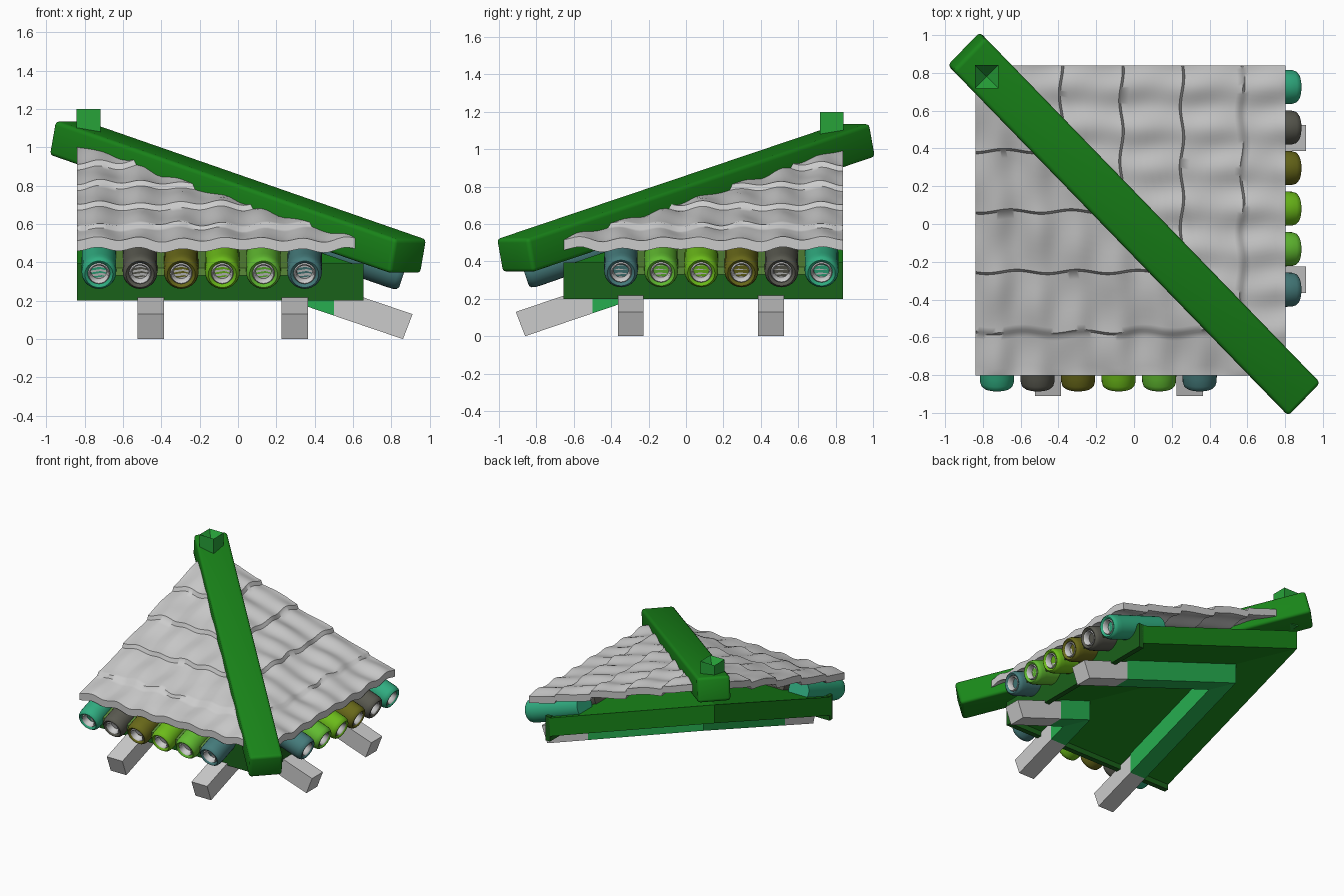
import bpy, bmesh, math
from mathutils import Matrix, Vector

if "Cube" in bpy.data.objects:
    bpy.data.objects.remove(bpy.data.objects["Cube"])

S = 0.34                                   # roof pitch
EDGE = 0.84                                # gable-cut sides at x = -EDGE and y = EDGE
SWAP = Matrix(((0, -1, 0, 0), (-1, 0, 0, 0), (0, 0, 1, 0), (0, 0, 0, 1)))
TUBE_X = [-0.725 + 0.2145 * i for i in range(6)]
GREEN = (0.01, 0.24, 0.01)
mats = {}


def slope(y):
    return S * (y + 0.86)


def finish(name, bm, color=None, smooth=None):
    me = bpy.data.meshes.new(name)
    bmesh.ops.recalc_face_normals(bm, faces=bm.faces)
    bm.to_mesh(me)
    bm.free()
    ob = bpy.data.objects.new(name, me)
    bpy.context.collection.objects.link(ob)
    if color:
        if color not in mats:
            mats[color] = bpy.data.materials.new("paint_%d" % len(mats))
            mats[color].diffuse_color = (*color, 1)
        me.materials.append(mats[color])
    if smooth:
        bpy.ops.object.select_all(action='DESELECT')
        ob.select_set(True)
        bpy.context.view_layer.objects.active = ob
        bpy.ops.object.shade_smooth_by_angle(angle=math.radians(smooth))
    return ob


def both_sides(name, bm, color=None, smooth=None):
    """Front part plus its mirror image across the hip line."""
    other = bm.copy()
    other.transform(SWAP)
    finish("front_" + name, bm, color, smooth)
    finish("right_" + name, other, color, smooth)


def prism(bottom, top, zb, zt, pitched=True):
    """Solid between two plan outlines, following the pitch if asked."""
    bm = bmesh.new()
    lo = [bm.verts.new((x, y, zb + slope(y) * pitched)) for x, y in bottom]
    hi = [bm.verts.new((x, y, zt + slope(y) * pitched)) for x, y in top]
    bm.faces.new(lo)
    bm.faces.new(hi)
    n = len(lo)
    for i in range(n):
        j = (i + 1) % n
        bm.faces.new((lo[i], lo[j], hi[j], hi[i]))
    return bm


def rect(x0, x1, y0, y1):
    return [(x0, y0), (x1, y0), (x1, y1), (x0, y1)]


# wavy, stepped tile sheet, trimmed along the hip
def tiles():
    bm = bmesh.new()
    seams = [-0.815, -0.58, -0.26, 0.06, 0.38, 0.70, EDGE]
    rows = []
    for a, b in zip(seams, seams[1:]):
        for k in range(9):
            t = k / 8
            inner = 0 if k == 8 and b == EDGE or k == 0 and a == seams[0] else 1
            rows.append((a + (b - a) * t + (0.012 if k == 0 else 0), inner,
                         0.026 * (0.5 - t * (b - a) / 0.32)))
    grid = []
    n = 64
    for y, inner, step in rows:
        line = []
        for i in range(n + 1):
            x = -EDGE + max(EDGE - y, 0.002) * i / n
            phase = (x - TUBE_X[0]) / 0.2145 * 2 * math.pi
            wave = 0.009 * math.cos(phase)
            ripple = 0.005 * math.sin(9 * x + 14 * y) + 0.003 * math.sin(23 * x - 17 * y)
            yy = y + inner * 0.009 * math.sin(phase * 0.67 + 2 * y)
            line.append(bm.verts.new((x, yy, 0.488 + slope(y) + step + wave + ripple)))
        grid.append(line)
    for p, q in zip(grid, grid[1:]):
        for i in range(n):
            bm.faces.new((p[i], p[i + 1], q[i + 1], q[i]))
    ext = bmesh.ops.extrude_face_region(bm, geom=bm.faces[:], use_keep_orig=True)
    for v in ext["geom"]:
        if isinstance(v, bmesh.types.BMVert):
            v.co.z -= 0.055
    return bm


both_sides("roof_tiles", tiles(), None, 50)


# round eave tubes with recessed grey rims
def lathe(profile, x, segs=28):
    bm = bmesh.new()
    rings = []
    for r, t in profile:
        rings.append([bm.verts.new((r * math.cos(2 * math.pi * i / segs), t,
                                    r * math.sin(2 * math.pi * i / segs))) for i in range(segs)])
    for p, q in zip(rings, rings[1:]):
        for i in range(segs):
            j = (i + 1) % segs
            bm.faces.new((p[i], p[j], q[j], q[i]))
    bm.faces.new(rings[0])
    bm.faces.new(rings[-1])
    bm.transform(Matrix.Translation((x, -0.863, 0.338)) @ Matrix.Rotation(math.atan(S), 4, 'X'))
    return bm


TUBE = [(0.088, 0.50), (0.091, 0.07), (0.090, 0.03), (0.084, 0.01), (0.073, 0.0),
        (0.062, 0.004), (0.057, 0.014), (0.055, 0.05)]
RIM = [(0.058, 0.05), (0.058, 0.014), (0.052, 0.006), (0.044, 0.012), (0.041, 0.05)]
COLORS = [(0.03, 0.42, 0.22), (0.10, 0.10, 0.08), (0.14, 0.14, 0.01),
          (0.15, 0.50, 0.01), (0.12, 0.50, 0.03), (0.06, 0.20, 0.20)]
for i, x in enumerate(TUBE_X):
    both_sides("eave_tube_%d" % i, lathe(TUBE, x), COLORS[i], 50)
    both_sides("tube_rim_%d" % i, lathe(RIM, x), None, 50)

# strip joining the tubes
strip = rect(TUBE_X[0], TUBE_X[-1], -0.80, -0.45)
both_sides("tube_strip", prism(strip, strip, 0.31, 0.35), (0.10, 0.25, 0.04))

# roof deck and fascia board
deck = [(-EDGE, -0.63), (0.63, -0.63), (-EDGE, EDGE)]
both_sides("deck", prism(deck, deck, 0.158, 0.305), GREEN)
board = rect(-EDGE, 0.655, -0.655, -0.615)
both_sides("fascia", prism(board, board, 0.20, 0.395, False), (0.01, 0.12, 0.01))

# jack rafters: grey tails outside, green inside up to the hip
for i, c in enumerate((-0.455, 0.295)):
    a, b = c - 0.069, c + 0.069
    both_sides("rafter_tail_%d" % i,
               prism(rect(a, b, -0.86, -0.50), rect(a, b, -0.91, -0.50), 0.0, 0.147))
    inner = [(a, -0.50), (b, -0.50), (b, -b), (a, -a)]
    both_sides("rafter_%d" % i, prism(inner, inner, 0.0, 0.16), (0.02, 0.42, 0.08))

# rounded hip beam over the diagonal
bm = bmesh.new()
bmesh.ops.create_cube(bm, size=1)
bm.transform(Matrix.Diagonal((2.59, 0.24, 0.185, 1)))
bmesh.ops.bevel(bm, geom=bm.edges[:], offset=0.022, segments=3, profile=0.5, affect='EDGES')
bm.transform(Matrix.Diagonal((1, 1.03, 1, 1)) @ Matrix.Translation((0, 0, 0.74))
             @ Matrix.Rotation(-math.pi / 4, 4, 'Z') @ Matrix.Rotation(math.radians(13.8), 4, 'Y'))
finish("hip_beam", bm, GREEN, 40)

# peak block with a hollowed top
bm = bmesh.new()
bmesh.ops.create_cube(bm, size=1)
bm.transform(Matrix.Translation((-0.78, 0.78, 1.06)) @ Matrix.Diagonal((0.126, 0.126, 0.28, 1)))
bm.faces.ensure_lookup_table()
top = max(bm.faces, key=lambda f: f.calc_center_median().z)
mid = bmesh.ops.poke(bm, faces=[top])["verts"][0]
mid.co.z -= 0.08
finish("peak_block", bm, (0.02, 0.36, 0.04))

for m in bpy.data.materials:
    if m.users and not m.is_grease_pencil:
        m.use_nodes = True
        m.node_tree.nodes["Principled BSDF"].inputs["Base Color"].default_value = m.diffuse_color
